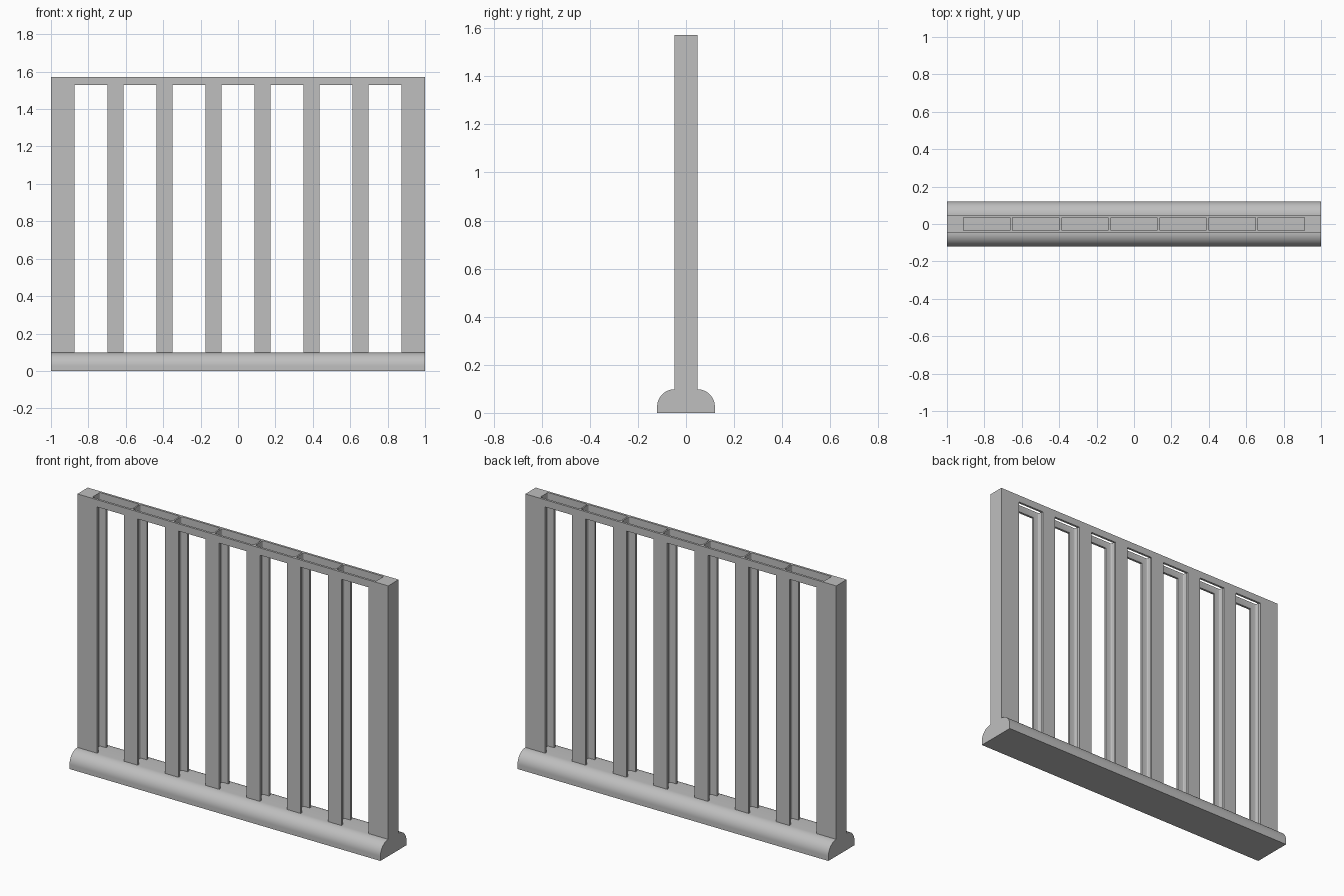
import bpy, bmesh, math
from mathutils import Matrix

if "Cube" in bpy.data.objects:
    bpy.data.objects.remove(bpy.data.objects["Cube"], do_unlink=True)

# Main dimensions
TOP, BASE_TOP, RAIL_BOTTOM = 1.572, 0.098, 1.53
WALL_HALF, BASE_HALF, SLOT_HALF = 0.048, 0.12, 0.035
BAYS, PITCH = 7, 0.262
WINDOW_W, SLOT_W = 0.175, 0.253

grey = bpy.data.materials.new("light grey")
grey.use_nodes = True
colour = (0.52, 0.52, 0.52, 1)
grey.diffuse_color = colour
grey.node_tree.nodes["Principled BSDF"].inputs["Base Color"].default_value = colour


def make_object(name, bm):
    bmesh.ops.recalc_face_normals(bm, faces=bm.faces)
    mesh = bpy.data.meshes.new(name)
    bm.to_mesh(mesh)
    bm.free()
    mesh.materials.append(grey)
    obj = bpy.data.objects.new(name, mesh)
    bpy.context.collection.objects.link(obj)
    return obj


def add_box(bm, x, width, half_depth, z0, z1, corner=0):
    """Box centred on x, with optionally rounded upright edges."""
    size = Matrix.Diagonal((width, 2 * half_depth, z1 - z0, 1))
    place = Matrix.Translation((x, 0, (z0 + z1) / 2))
    verts = bmesh.ops.create_cube(bm, size=1, matrix=place @ size)["verts"]
    if corner:
        edges = {e for v in verts for e in v.link_edges
                 if abs(e.verts[0].co.z - e.verts[1].co.z) > 0.1}
        bmesh.ops.bevel(bm, geom=list(edges), offset=corner, segments=3,
                        profile=0.5, affect='EDGES')


def bay_cutter(name, width, half_depth, z1, corner=0):
    bm = bmesh.new()
    for i in range(BAYS):
        x = (i - (BAYS - 1) / 2) * PITCH
        add_box(bm, x, width, half_depth, 0, z1, corner)
    cutter = make_object(name, bm)
    cutter.hide_render = True
    return cutter


# Base: flat bottom, rounded shoulders, extruded along x
radius = BASE_HALF - WALL_HALF
arc = [(WALL_HALF + radius * math.cos(a), BASE_TOP - radius + radius * math.sin(a))
       for a in (math.pi / 2 * i / 16 for i in range(17))]
half = [(BASE_HALF, 0)] + arc
profile = half + [(-y, z) for y, z in reversed(half)]
bm = bmesh.new()
face = bm.faces.new([bm.verts.new((-1, y, z)) for y, z in profile])
side = bmesh.ops.extrude_face_region(bm, geom=[face])["geom"]
bmesh.ops.translate(bm, vec=(2, 0, 0),
                    verts=[g for g in side if isinstance(g, bmesh.types.BMVert)])
base = make_object("rounded_base", bm)

# Upright frame: a slab with windows through it and slots open at the top
bm = bmesh.new()
add_box(bm, 0, 2, WALL_HALF, 0.05, TOP)
frame = make_object("slotted_frame", bm)
cutters = [bay_cutter("slot_cutter", SLOT_W, SLOT_HALF, TOP + 0.1, 0.006),
           bay_cutter("window_cutter", WINDOW_W, 0.1, RAIL_BOTTOM)]
for cutter in cutters:
    cut = frame.modifiers.new(cutter.name, 'BOOLEAN')
    cut.operation = 'DIFFERENCE'
    cut.solver = 'EXACT'
    cut.object = cutter
    bpy.ops.object.select_all(action='DESELECT')
    frame.select_set(True)
    bpy.context.view_layer.objects.active = frame
    bpy.ops.object.modifier_apply(modifier=cut.name)
for cutter in cutters:
    bpy.data.objects.remove(cutter, do_unlink=True)

# Smooth curves, sharp corners
bpy.ops.object.select_all(action='DESELECT')
for obj in (base, frame):
    obj.select_set(True)
bpy.context.view_layer.objects.active = base
bpy.ops.object.shade_smooth_by_angle(angle=math.radians(35))
